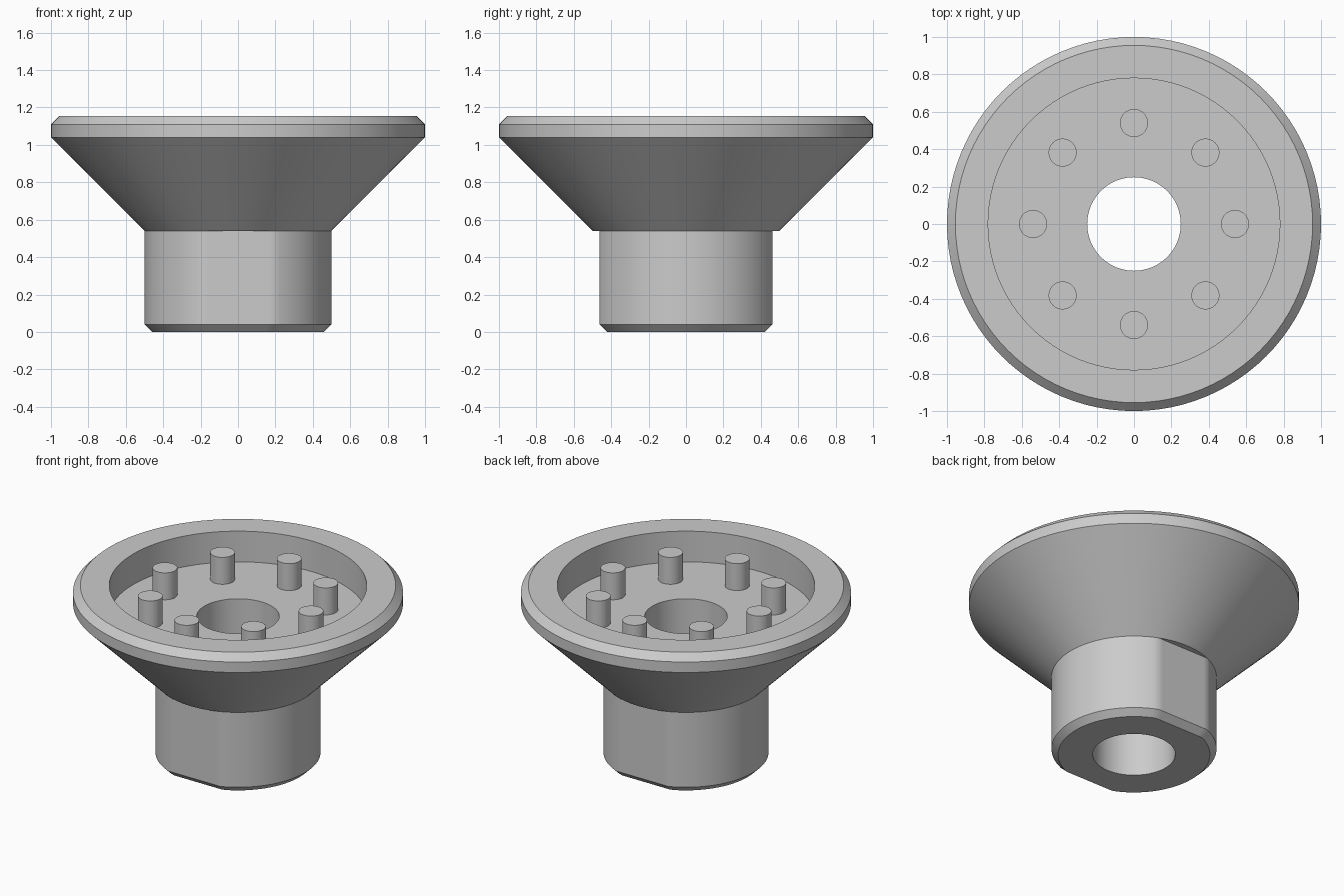
import bpy, bmesh, math

if "Cube" in bpy.data.objects:
    bpy.data.objects.remove(bpy.data.objects["Cube"])

SEG = 96
grey = bpy.data.materials.new("plain grey")
grey.diffuse_color = (0.6, 0.6, 0.6, 1)
grey.use_nodes = True
grey.node_tree.nodes["Principled BSDF"].inputs["Base Color"].default_value = grey.diffuse_color


def finish(bm, name):
    """Weld, orient and turn a bmesh into a shaded object."""
    bmesh.ops.remove_doubles(bm, verts=bm.verts, dist=1e-5)
    bmesh.ops.recalc_face_normals(bm, faces=bm.faces)
    mesh = bpy.data.meshes.new(name)
    bm.to_mesh(mesh)
    bm.free()
    mesh.materials.append(grey)
    obj = bpy.data.objects.new(name, mesh)
    bpy.context.collection.objects.link(obj)
    bpy.ops.object.select_all(action='DESELECT')
    obj.select_set(True)
    bpy.context.view_layer.objects.active = obj
    bpy.ops.object.shade_smooth_by_angle(angle=math.radians(30))
    return obj


def ring(bm, r, z, flat):
    """Circle of radius r whose front and back are cut flat at y = +-flat."""
    pts = []
    for i in range(SEG):
        a = 2 * math.pi * i / SEG
        y = max(-flat, min(flat, r * math.sin(a)))
        pts.append(bm.verts.new((r * math.cos(a), y, z)))
    return pts


# Flanged cup: shaft with two flats, flared cone, chamfered rim, recess, through bore
FLAT = 0.5 * math.sin(math.radians(67.5))
profile = [  # radius, height, flat distance
    (0.25, 0.0, 9), (0.46, 0.0, FLAT - 0.04), (0.5, 0.04, FLAT), (0.5, 0.54, FLAT),
    (0.5, 0.54, 9), (1.0, 1.04, 9), (1.0, 1.11, 9), (0.955, 1.155, 9),
    (0.78, 1.155, 9), (0.78, 0.95, 9), (0.25, 0.95, 9),
]
bm = bmesh.new()
rings = [ring(bm, *p) for p in profile]
for lo, hi in zip(rings, rings[1:] + rings[:1]):
    for i in range(SEG):
        j = (i + 1) % SEG
        bm.faces.new((lo[i], lo[j], hi[j], hi[i]))
finish(bm, "flanged_cup")

# Eight pins standing on the recess floor
for k in range(8):
    a = k * math.pi / 4
    bm = bmesh.new()
    bmesh.ops.create_cone(bm, cap_ends=True, segments=32, radius1=0.075, radius2=0.075, depth=0.18)
    pin = finish(bm, f"pin_{k + 1}")
    pin.location = (0.54 * math.cos(a), 0.54 * math.sin(a), 1.04)
